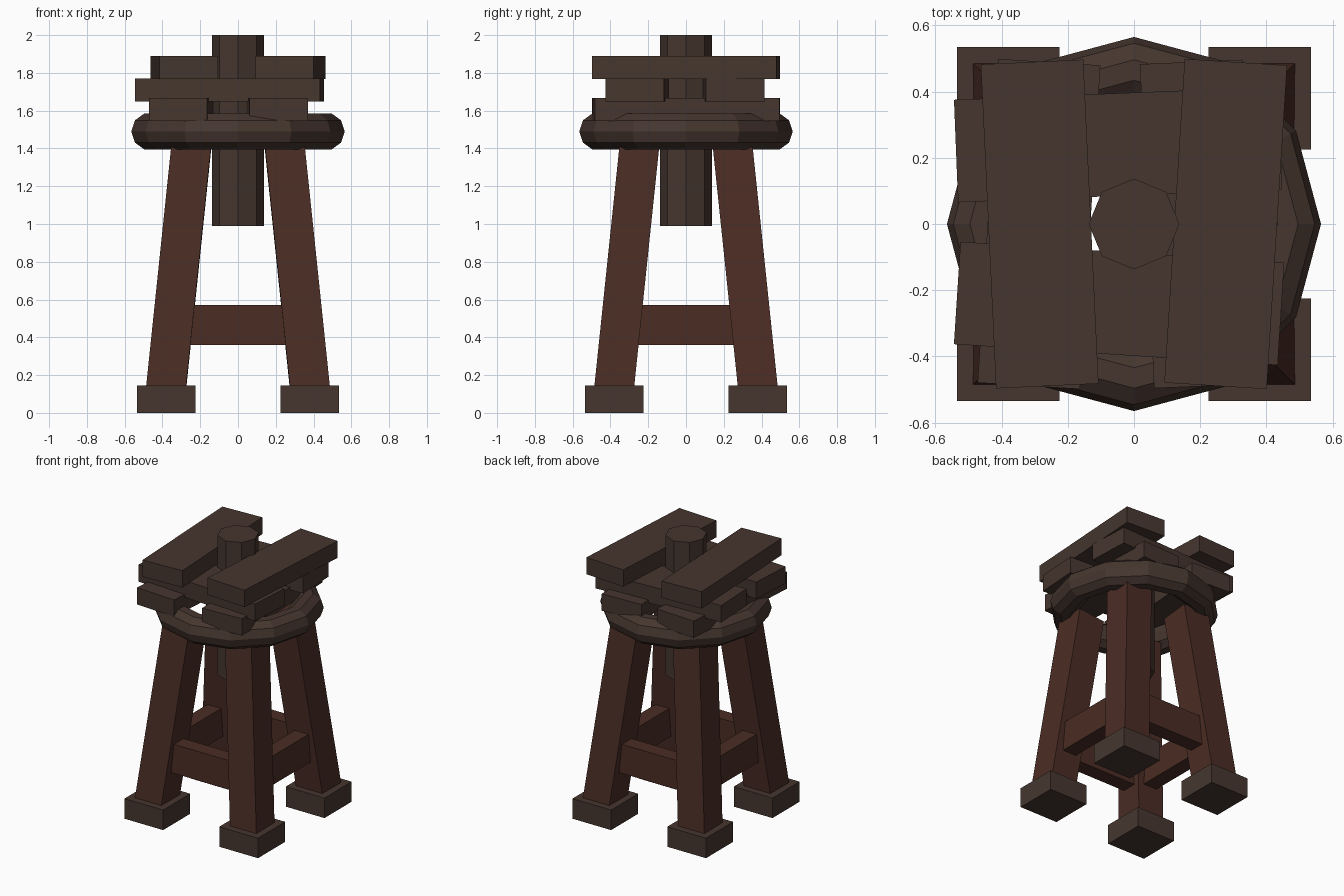
import bpy, bmesh
from math import radians, cos, sin, tau
from mathutils import Matrix, Vector

cube = bpy.data.objects.get("Cube")
if cube:
    bpy.data.objects.remove(cube, do_unlink=True)


def make_material(name, rgb):
    mat = bpy.data.materials.new(name)
    mat.use_nodes = True
    color = (*rgb, 1.0)
    mat.diffuse_color = color
    mat.node_tree.nodes["Principled BSDF"].inputs["Base Color"].default_value = color
    return mat


grey_brown = make_material("grey_brown_wood", (0.061, 0.037, 0.028))
red_brown = make_material("red_brown_wood", (0.070, 0.026, 0.018))


def finish(name, bm, mat):
    bmesh.ops.recalc_face_normals(bm, faces=bm.faces)
    mesh = bpy.data.meshes.new(name)
    bm.to_mesh(mesh)
    bm.free()
    mesh.materials.append(mat)
    obj = bpy.data.objects.new(name, mesh)
    bpy.context.collection.objects.link(obj)
    return obj


def box(name, center, size, mat, rotation=Matrix.Identity(4)):
    bm = bmesh.new()
    bmesh.ops.create_cube(bm, size=1)
    bm.transform(Matrix.Translation(center) @ rotation @ Matrix.Diagonal((*size, 1)))
    return finish(name, bm, mat)


# Feet and leaning legs, one pair per corner
for fb, sy in (("front", -1), ("back", 1)):
    for lr, sx in (("left", 1), ("right", -1)):
        box(f"{fb}_{lr}_foot", (sx * 0.38, sy * 0.38, 0.0725), (0.31, 0.31, 0.145), grey_brown)
        low = Vector((sx * 0.386, sy * 0.386, 0.08))
        high = Vector((sx * 0.246, sy * 0.246, 1.42))
        axis = (high - low).normalized()
        side = Vector((1, 0, 0))
        side = (side - axis * side.dot(axis)).normalized()
        lean = Matrix((side, axis.cross(side), axis)).transposed().to_4x4()
        box(f"{fb}_{lr}_leg", (low + high) / 2, (0.21, 0.21, (high - low).length), red_brown, lean)

# Cross beams joining neighbouring legs
for i, side in enumerate(("front", "left", "back", "right")):
    turn = Matrix.Rotation(i * tau / 4, 4, "Z")
    box(f"{side}_beam", turn @ Vector((0, -0.35, 0.465)), (0.6, 0.11, 0.21), red_brown, turn)

# Faceted ring on top of the legs
RING_SIDES, TUBE_SIDES = 12, 10
bm = bmesh.new()
loops = []
for i in range(RING_SIDES):
    a = i * tau / RING_SIDES
    loop = []
    for j in range(TUBE_SIDES):
        b = j * tau / TUBE_SIDES
        r = 0.465 + 0.1 * cos(b)
        loop.append(bm.verts.new((r * cos(a), r * sin(a), 1.49 + 0.1 * sin(b))))
    loops.append(loop)
for i, loop in enumerate(loops):
    following = loops[(i + 1) % RING_SIDES]
    for j in range(TUBE_SIDES):
        k = (j + 1) % TUBE_SIDES
        bm.faces.new((loop[j], following[j], following[k], loop[k]))
finish("support_ring", bm, grey_brown)

# Central octagonal post
bm = bmesh.new()
bmesh.ops.create_cone(bm, cap_ends=True, segments=8, radius1=0.137, radius2=0.137, depth=1.01)
bm.transform(Matrix.Translation((0, 0, 1.495)))
finish("center_post", bm, grey_brown)

# Crooked stacked planks: name, x, y, z, angle from the x axis
planks = (
    ("lower_right_plank", -0.287, 0, 1.607, 86.4),
    ("lower_left_plank", 0.194, 0, 1.607, 92.5),
    ("middle_back_plank", -0.048, 0.24, 1.709, 2.3),
    ("middle_front_plank", -0.045, -0.24, 1.709, -3.7),
    ("upper_right_plank", -0.285, 0, 1.828, 92.7),
    ("upper_left_plank", 0.277, 0, 1.828, 86.4),
)
for name, x, y, z, angle in planks:
    box(name, (x, y, z), (0.98, 0.31, 0.122), grey_brown, Matrix.Rotation(radians(angle), 4, "Z"))
